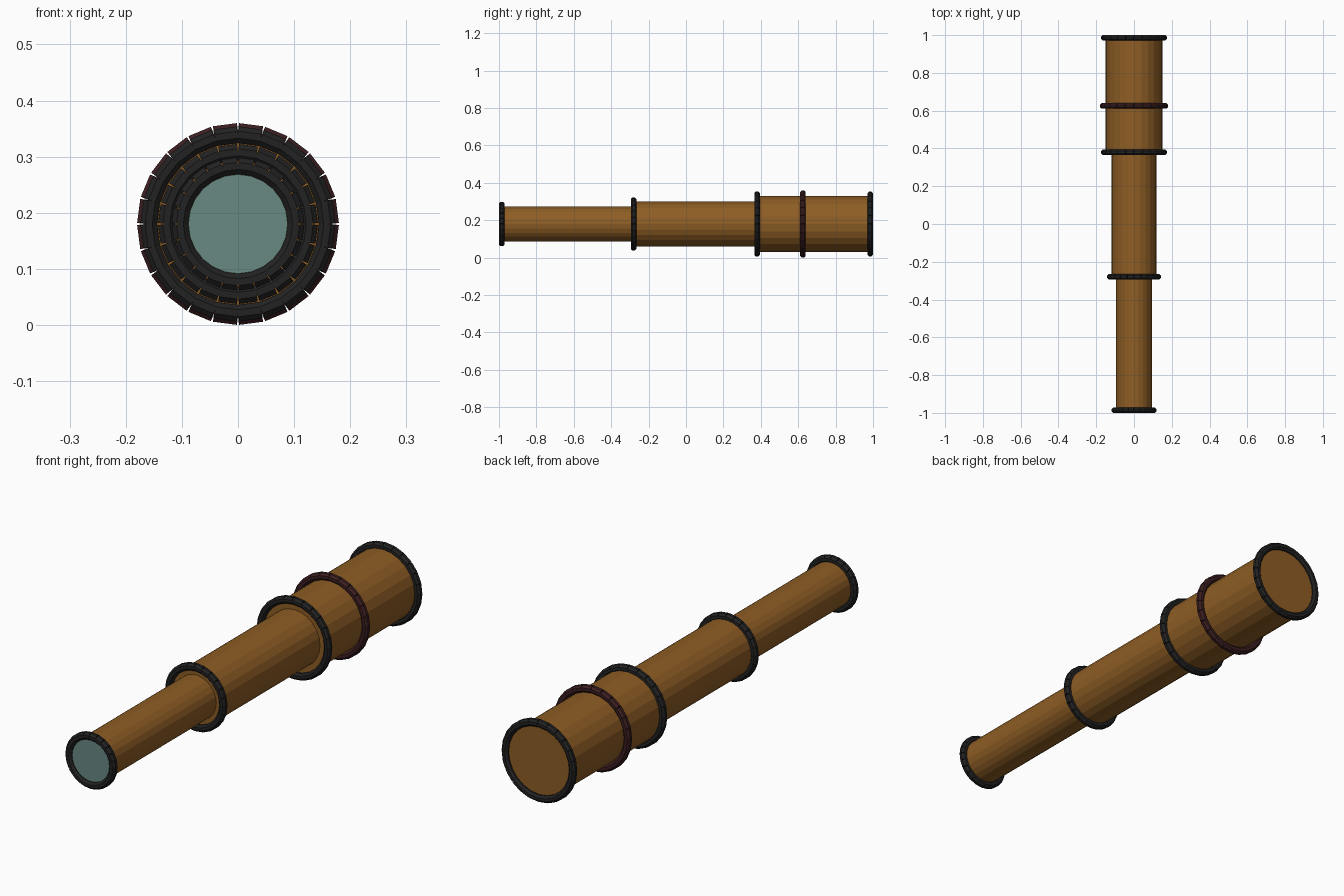
import bpy, bmesh, math
from mathutils import Matrix, Vector

if "Cube" in bpy.data.objects:
    bpy.data.objects.remove(bpy.data.objects["Cube"])

AXIS_Z = 0.18     # height of the optical axis
SIDES = 24


def material(name, rgb):
    m = bpy.data.materials.new(name)
    m.diffuse_color = (*rgb, 1)
    m.use_nodes = True
    m.node_tree.nodes["Principled BSDF"].inputs["Base Color"].default_value = m.diffuse_color
    return m


WOOD = material("brown_wood", (0.27, 0.11, 0.018))
BLACK = material("black_binding", (0.016, 0.016, 0.016))
RED = material("dark_red_binding", (0.045, 0.013, 0.015))
GLASS = material("glass", (0.14, 0.25, 0.225))


def finish(bm, name, mat):
    bmesh.ops.recalc_face_normals(bm, faces=bm.faces[:])
    me = bpy.data.meshes.new(name)
    bm.to_mesh(me)
    bm.free()
    me.materials.append(mat)
    ob = bpy.data.objects.new(name, me)
    bpy.context.collection.objects.link(ob)
    ob.location.z = AXIS_Z
    return ob


def tube(name, radius, y0, y1, mat):
    """Flat-sided capped cylinder along y."""
    bm = bmesh.new()
    mtx = Matrix.Translation((0, (y0 + y1) / 2, 0)) @ Matrix.Rotation(math.pi / 2, 4, 'X')
    bmesh.ops.create_cone(bm, cap_ends=True, segments=SIDES, radius1=radius,
                          radius2=radius, depth=y1 - y0, matrix=mtx)
    return finish(bm, name, mat)


def binding(name, outer, y, mat, thick=0.0148):
    """Ring of short straight rods, with small wedge gaps on the outside."""
    bm = bmesh.new()
    mid = outer - thick
    length = 2 * mid * math.tan(math.pi / SIDES)
    for i in range(SIDES):
        turn = Matrix.Rotation((i + 0.5) * 2 * math.pi / SIDES, 4, 'Y')
        rod = (turn @ Matrix.Translation((0, y, mid))
               @ Matrix.Rotation(math.pi / 2, 4, 'Y')
               @ Matrix.Rotation(math.pi / 8, 4, 'Z'))
        bmesh.ops.create_cone(bm, cap_ends=True, segments=8,
                              radius1=thick / math.cos(math.pi / 8),
                              radius2=thick / math.cos(math.pi / 8),
                              depth=length, matrix=rod)
    return finish(bm, name, mat)


# Three telescoping tubes, eyepiece at the front
tube("eyepiece_tube", 0.094, -0.985, -0.25, WOOD)
tube("middle_tube", 0.120, -0.28, 0.41, WOOD)
tube("main_tube", 0.150, 0.38, 0.985, WOOD)

# Eyepiece glass, a thin plate on the front end
tube("eyepiece_glass", 0.0885, -0.988, -0.984, GLASS)

# Bindings around the joints and ends
binding("eyepiece_ring", 0.1175, -0.985, BLACK)
binding("middle_ring", 0.1415, -0.28, BLACK)
binding("main_front_ring", 0.1725, 0.38, BLACK)
binding("main_grip_ring", 0.1785, 0.625, RED)
binding("main_back_ring", 0.1725, 0.985, BLACK)
